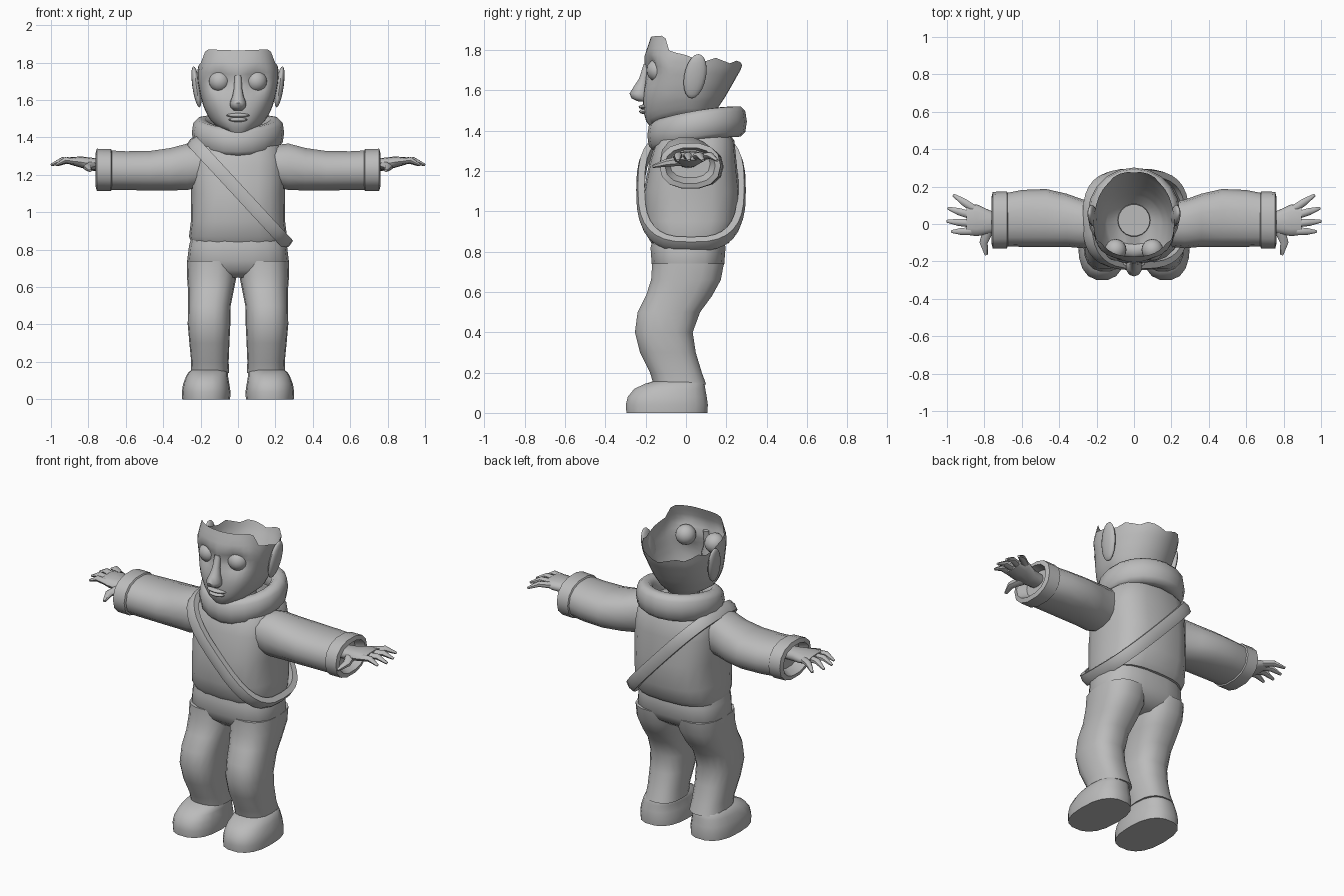
import bpy, bmesh, math
from mathutils import Vector

if "Cube" in bpy.data.objects:
    bpy.data.objects.remove(bpy.data.objects["Cube"])
V = Vector
X, Y, Z = V((1, 0, 0)), V((0, 1, 0)), V((0, 0, 1))

grey = bpy.data.materials.new("plain grey")
grey.diffuse_color = (0.5, 0.5, 0.5, 1)
grey.use_nodes = True
grey.node_tree.nodes["Principled BSDF"].inputs["Base Color"].default_value = grey.diffuse_color


def finish(name, bm, mirror=False, angle=50):
    bmesh.ops.recalc_face_normals(bm, faces=bm.faces)
    me = bpy.data.meshes.new(name)
    bm.to_mesh(me)
    bm.free()
    for p in me.polygons:
        p.use_smooth = True
    me.set_sharp_from_angle(angle=math.radians(angle))
    me.materials.append(grey)
    ob = bpy.data.objects.new(name, me)
    bpy.context.collection.objects.link(ob)
    if mirror:
        ob.modifiers.new("Mirror", "MIRROR").use_mirror_merge = False
    return ob


def oval(c, u, v, ru, rv, n=16, e=2.0):
    """Superellipse ring of points around c in the plane u, v."""
    pts = []
    for i in range(n):
        a = 2 * math.pi * i / n
        ca, sa = math.cos(a), math.sin(a)
        pts.append(V(c) + u * ru * math.copysign(abs(ca) ** (2 / e), ca)
                   + v * rv * math.copysign(abs(sa) ** (2 / e), sa))
    return pts


def loft(bm, rings, caps=(True, True), closed=False):
    vs = [[bm.verts.new(p) for p in r] for r in rings]
    n = len(vs[0])
    for k in range(len(vs) if closed else len(vs) - 1):
        r, s = vs[k], vs[(k + 1) % len(vs)]
        for i in range(n):
            j = (i + 1) % n
            bm.faces.new((r[i], r[j], s[j], s[i]))
    if not closed:
        for flag, r in zip(caps, (vs[0], vs[-1])):
            if flag:
                bm.faces.new(r)


def body(name, rows, mirror=False, e=2.5, n=18, caps=(True, True)):
    """Upright part from rows of (z, cx, cy, rx, ry)."""
    bm = bmesh.new()
    loft(bm, [oval((cx, cy, z), X, Y, rx, ry, n, e) for z, cx, cy, rx, ry in rows], caps)
    return finish(name, bm, mirror)


def limb(bm, rows, e=2.3, n=14):
    """Sideways part from rows of (x, cy, cz, ry, rz)."""
    loft(bm, [oval((x, cy, cz), Y, Z, ry, rz, n, e) for x, cy, cz, ry, rz in rows])


def tube(bm, pts, radii, n=7):
    pts = [V(p) for p in pts]
    rings = []
    for i, p in enumerate(pts):
        d = (pts[min(i + 1, len(pts) - 1)] - pts[max(i - 1, 0)]).normalized()
        u = d.cross(Z).normalized()
        rings.append(oval(p, u, u.cross(d), radii[i], radii[i] * .85, n))
    loft(bm, rings)


def ball(name, c, s, mirror=False):
    bm = bmesh.new()
    bmesh.ops.create_uvsphere(bm, u_segments=16, v_segments=10, radius=1)
    for v in bm.verts:
        v.co = V(c) + V((v.co.x * s[0], v.co.y * s[1], v.co.z * s[2]))
    return finish(name, bm, mirror)


def interp(table, t, k=1):
    for a, b in zip(table, table[1:]):
        if t <= b[0]:
            f = max(0, (t - a[0]) / (b[0] - a[0]))
            return a[k] + (b[k] - a[k]) * f
    return table[-1][k]


# shoes and trousers
body("shoe", [(0, .17, -.095, .128, .203), (.04, .17, -.095, .13, .206),
              (.08, .17, -.093, .124, .198), (.12, .166, -.08, .113, .178),
              (.145, .16, -.055, .105, .148), (.165, .155, -.03, .08, .11)], True)
body("trouser_leg", [(.74, .137, .01, .135, .18), (.66, .14, 0, .133, .175),
                     (.58, .145, -.035, .122, .166), (.5, .153, -.085, .114, .157),
                     (.4, .155, -.11, .114, .145), (.3, .153, -.09, .107, .14),
                     (.2, .15, -.05, .1, .13), (.14, .15, -.03, .103, .132)], True)
body("trouser_seat", [(.9, 0, .015, .24, .17), (.82, 0, .01, .262, .188),
                      (.74, 0, .01, .272, .182), (.69, 0, .005, .25, .16),
                      (.65, 0, 0, .18, .11)], e=2.8)

# jumper body and neck
body("jumper", [(.84, 0, .02, .25, .19), (.87, 0, .022, .262, .21), (.95, 0, .025, .252, .235),
                (1.1, 0, .028, .25, .238), (1.25, 0, .035, .255, .215),
                (1.35, 0, .045, .235, .195), (1.41, 0, .05, .17, .15)], e=2.8, n=20)
body("neck", [(1.36, 0, .02, .1, .1), (1.47, 0, .02, .085, .085)], e=2)

# rolled collar, lifted toward the back
bm = bmesh.new()
rings = []
for i in range(20):
    a = 2 * math.pi * i / 20
    out = V((math.sin(a), -math.cos(a), 0))
    z = 1.41 - .035 * math.cos(a) + .015 * math.sin(a) ** 2
    rings.append(oval(out * .197 + V((0, .055, z)), out, Z, .05, .078, 10, 2.5))
loft(bm, rings, closed=True)
finish("collar", bm)

# diagonal shoulder strap: flat band around the torso
bm = bmesh.new()
along, across = V((.25, 0, -.27)), V((.27, 0, .25)).normalized()
path = oval((.01, .025, 1.105), along, Y, 1, .25, 32, 2.9)
rings = []
for i, p in enumerate(path):
    t = (path[(i + 1) % 32] - path[i - 1]).normalized()
    out = t.cross(across).normalized()
    rings.append([p + across * w + out * d for w, d in
                  ((-.034, -.02), (.034, -.02), (.034, .014), (0, .022), (-.034, .014))])
loft(bm, rings, closed=True)
finish("shoulder_strap", bm)

# sleeves with turned cuffs
bm = bmesh.new()
limb(bm, [(.18, 0, 1.25, .12, .11), (.27, 0, 1.243, .13, .127), (.36, .02, 1.23, .142, .116),
          (.47, .032, 1.222, .155, .108), (.6, .03, 1.222, .152, .106), (.69, .022, 1.225, .142, .108)])
limb(bm, [(.67, .022, 1.225, .135, .1), (.68, .022, 1.225, .152, .115), (.755, .02, 1.227, .152, .115),
          (.762, .02, 1.227, .125, .09), (.71, .02, 1.235, .1, .07)])
finish("sleeve", bm, True)

# hands: palm, four fingers and a thumb
bm = bmesh.new()
limb(bm, [(.7, .01, 1.25, .05, .035), (.77, .01, 1.255, .062, .035),
          (.84, .02, 1.268, .085, .03), (.895, .02, 1.274, .078, .02)], n=12)
for (x0, y0), (x1, y1) in (((.86, .085), (.965, .155)), ((.88, .05), (.995, .085)),
                           ((.88, .005), (1.0, .015)), ((.87, -.038), (.975, -.04))):
    tube(bm, [(x0, y0, 1.272), ((x0 + x1) / 2, (y0 + y1) / 2, 1.278), (x1, y1, 1.252)],
         (.022, .02, .008))
tube(bm, [(.78, -.03, 1.25), (.805, -.1, 1.24), (.79, -.165, 1.222)], (.03, .023, .009))
finish("hand", bm, True)

# head: open-topped shell; rows are z, front depth, back depth, half width
shape = [(1.415, .175, .09, .06), (1.45, .2, .12, .115), (1.5, .212, .15, .153),
         (1.56, .213, .19, .183), (1.62, .208, .225, .2), (1.7, .205, .27, .215),
         (1.76, .21, .295, .217), (1.87, .172, .3, .195)]
rim = [(0, 1.865), (58, 1.872), (68, 1.80), (90, 1.775), (107, 1.74), (122, 1.765),
       (137, 1.73), (152, 1.75), (180, 1.715)]
base = [(0, 1.415), (35, 1.43), (90, 1.49), (180, 1.5)]
N, ROWS = 36, 14
bm = bmesh.new()
rings = [oval((0, .02, 1.45), X, Y, .085, .085, N)]
rings[0] = [V((.085 * math.sin(2 * math.pi * i / N), .02 - .085 * math.cos(2 * math.pi * i / N), 1.45))
            for i in range(N)]
for k in range(ROWS + 1):
    ring = []
    for i in range(N):
        a = 360 * i / N
        b = min(a, 360 - a)
        lo, hi = interp(base, b), interp(rim, b)
        z = lo + (hi - lo) * k / ROWS
        s, c = math.sin(math.radians(a)), math.cos(math.radians(a))
        e = 2.5 if c > 0 else 2.0
        depth = interp(shape, z, 1 if c > 0 else 2)
        x = interp(shape, z, 3) * math.copysign(abs(s) ** (2 / e), s)
        y = -depth * math.copysign(abs(c) ** (2 / e), c)
        if c > 0:  # hollow the eye sockets
            y += .045 * math.exp(-((abs(x) - .1) ** 2 + (z - 1.7) ** 2) / .0035)
        ring.append(V((x, y, z)))
    rings.append(ring)
loft(bm, rings, (False, False))
finish("head_shell", bm)

# face details
ball("eye", (.098, -.138, 1.7), (.058, .058, .058), True)
body("nose", [(1.73, 0, -.195, .018, .015), (1.66, 0, -.21, .022, .022), (1.62, 0, -.222, .03, .036),
              (1.585, 0, -.23, .044, .05), (1.56, 0, -.225, .04, .045),
              (1.545, 0, -.215, .025, .022)], e=2, n=12)
ball("upper_lip", (0, -.205, 1.518), (.062, .03, .012))
ball("lower_lip", (0, -.203, 1.495), (.05, .03, .013))

# ears: leaning outward at the top
ear = ball("ear", (.222, .045, 1.67), (.022, .055, .11), True)
for v in ear.data.vertices:
    v.co.x += (v.co.z - 1.67) * .14
    v.co.y += (v.co.z - 1.67) * .15
